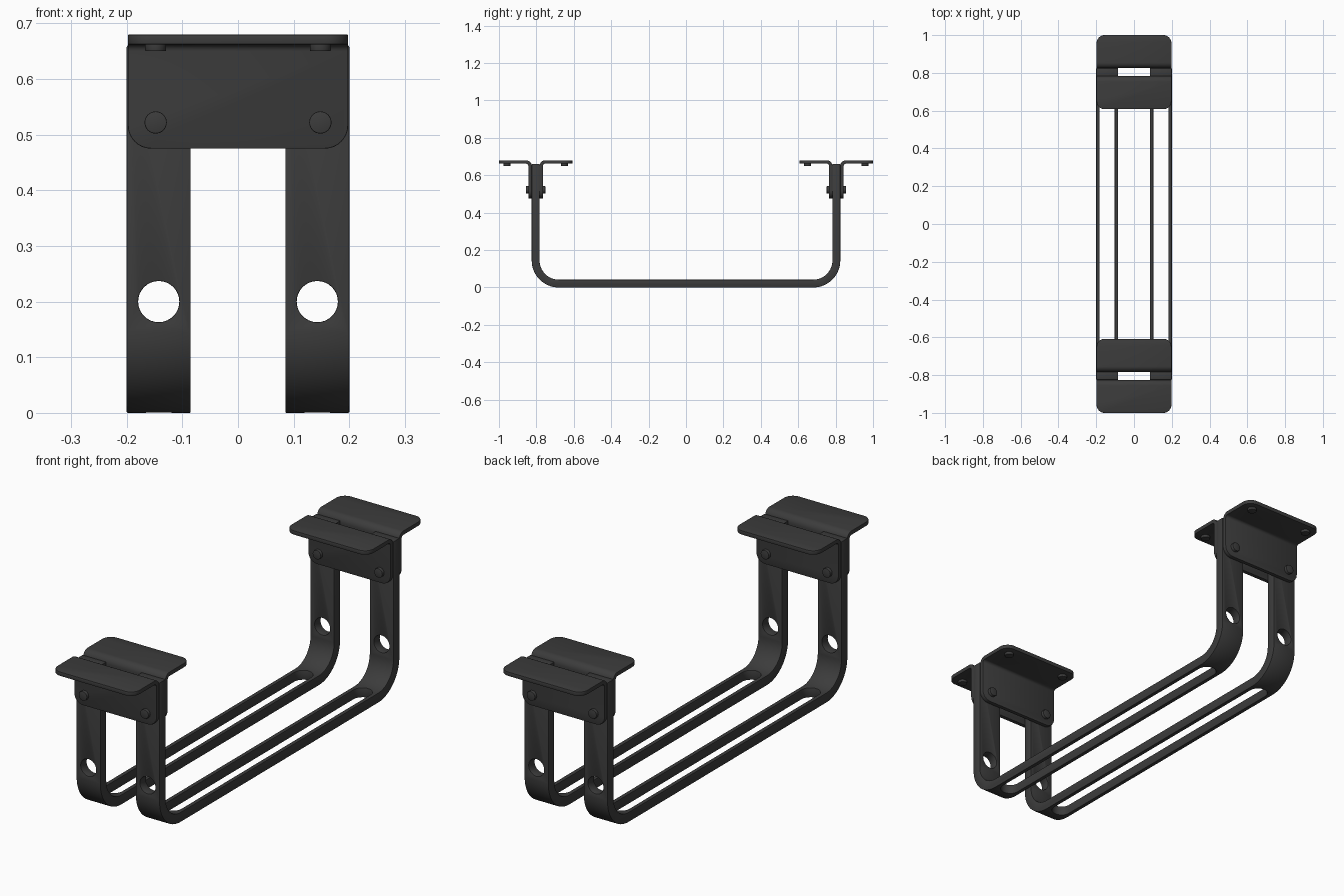
import bpy, bmesh
from math import sin, cos, pi, radians
from mathutils import Matrix

if "Cube" in bpy.data.objects:
    bpy.data.objects.remove(bpy.data.objects["Cube"])

dark = bpy.data.materials.new("dark_metal")
dark.diffuse_color = (0.045, 0.045, 0.045, 1)
dark.use_nodes = True
dark.node_tree.nodes["Principled BSDF"].inputs["Base Color"].default_value = dark.diffuse_color
YC = 0.804          # centre plane of each upright


def finish(bm, name):
    bmesh.ops.recalc_face_normals(bm, faces=bm.faces[:])
    me = bpy.data.meshes.new(name)
    bm.to_mesh(me)
    bm.free()
    ob = bpy.data.objects.new(name, me)
    bpy.context.collection.objects.link(ob)
    me.materials.append(dark)
    return ob


def activate(ob):
    bpy.ops.object.select_all(action='DESELECT')
    ob.select_set(True)
    bpy.context.view_layer.objects.active = ob


def smooth(ob):
    activate(ob)
    bpy.ops.object.shade_smooth_by_angle(angle=radians(35))


def extrude(points, vec):
    bm = bmesh.new()
    f = bm.faces.new([bm.verts.new(p) for p in points])
    r = bmesh.ops.extrude_face_region(bm, geom=[f])
    bmesh.ops.translate(bm, vec=vec, verts=[v for v in r['geom'] if isinstance(v, bmesh.types.BMVert)])
    return bm


def arc(cx, cy, r, a0, a1, n=16):
    return [(cx + r * cos(radians(a0 + (a1 - a0) * i / n)),
             cy + r * sin(radians(a0 + (a1 - a0) * i / n))) for i in range(n + 1)]


def cylinder(r, depth, mat):
    bm = bmesh.new()
    bmesh.ops.create_cone(bm, cap_ends=True, segments=32, radius1=r, radius2=r, depth=depth, matrix=mat)
    return bm


ALONG_Y = Matrix.Rotation(pi / 2, 4, 'X')


# U-shaped strap with a long floor slot and a round hole in each upright
def strap(side):
    o, i, t, top = 0.825, 0.783, 0.042, 0.66
    yz = [(o, top)]
    yz += arc(0.68, 0.145, 0.145, 0, -90)
    yz += arc(-0.68, 0.145, 0.145, -90, -180)
    yz += [(-o, top), (-i, top)]
    yz += arc(-0.68, 0.145, 0.145 - t, 180, 270)
    yz += arc(0.68, 0.145, 0.145 - t, -90, 0)
    yz += [(i, top)]
    x0 = 0.085 if side > 0 else -0.2
    ob = finish(extrude([(x0, y, z) for y, z in yz], (0.115, 0, 0)), "strap")
    cx = side * 0.1425
    slot = arc(cx, 0.65, 0.04, 0, 180) + arc(cx, -0.65, 0.04, 180, 360)
    cutters = [finish(extrude([(x, y, -0.05) for x, y in slot], (0, 0, 0.15)), "slot_cutter"),
               finish(cylinder(0.037, 2, Matrix.Translation((cx, 0, 0.2)) @ ALONG_Y), "hole_cutter")]
    activate(ob)
    for c in cutters:
        c.hide_render = True
        m = ob.modifiers.new("cut", 'BOOLEAN')
        m.operation, m.object, m.solver = 'DIFFERENCE', c, 'EXACT'
        bpy.ops.object.modifier_apply(modifier=m.name)
    for c in cutters:
        bpy.data.objects.remove(c)
    m = ob.modifiers.new("edge", 'BEVEL')
    m.width, m.segments, m.angle_limit = 0.003, 2, radians(40)
    activate(ob)
    bpy.ops.object.modifier_apply(modifier=m.name)
    smooth(ob)


# L-shaped ceiling bracket with rounded plate corners
def bracket(yc, d):
    uz = [(0.021, 0.475)] + arc(0.051, 0.65, 0.03, 180, 90, 8)
    uz += [(0.196, 0.68), (0.196, 0.662)] + arc(0.051, 0.65, 0.012, 90, 180, 8) + [(0.039, 0.475)]
    bm = extrude([(-0.198, yc + d * u, z) for u, z in uz], (0.396, 0, 0))
    tip = yc + d * 0.196
    corners = []
    for e in bm.edges:
        a, b = e.verts[0].co, e.verts[1].co
        if abs(a.x - b.x) > 0.01:
            continue
        if max(a.z, b.z) < 0.48 or (abs(a.y - tip) < 1e-4 and abs(b.y - tip) < 1e-4):
            corners.append(e)
    bmesh.ops.bevel(bm, geom=corners, offset=0.042, segments=8, profile=0.5, affect='EDGES')
    ob = finish(bm, "bracket")
    m = ob.modifiers.new("edge", 'BEVEL')
    m.width, m.segments, m.angle_limit = 0.002, 2, radians(40)
    activate(ob)
    bpy.ops.object.modifier_apply(modifier=m.name)
    smooth(ob)


def bolt(name, r, depth, mat):
    ob = finish(cylinder(r, depth, mat), name)
    m = ob.modifiers.new("edge", 'BEVEL')
    m.width, m.segments, m.angle_limit = 0.002, 2, radians(40)
    activate(ob)
    bpy.ops.object.modifier_apply(modifier=m.name)
    smooth(ob)


for side in (-1, 1):
    strap(side)

for end in (-1, 1):
    yc = end * YC
    for d in (-1, 1):
        bracket(yc, d)
    for sx in (-0.148, 0.148):
        # through bolt clamping the strap, and screws under the flanges
        bolt("clamp_bolt", 0.02, 0.104, Matrix.Translation((sx, yc, 0.522)) @ ALONG_Y)
        for d in (-1, 1):
            bolt("flange_screw", 0.019, 0.022, Matrix.Translation((sx, yc + d * 0.154, 0.661)))
